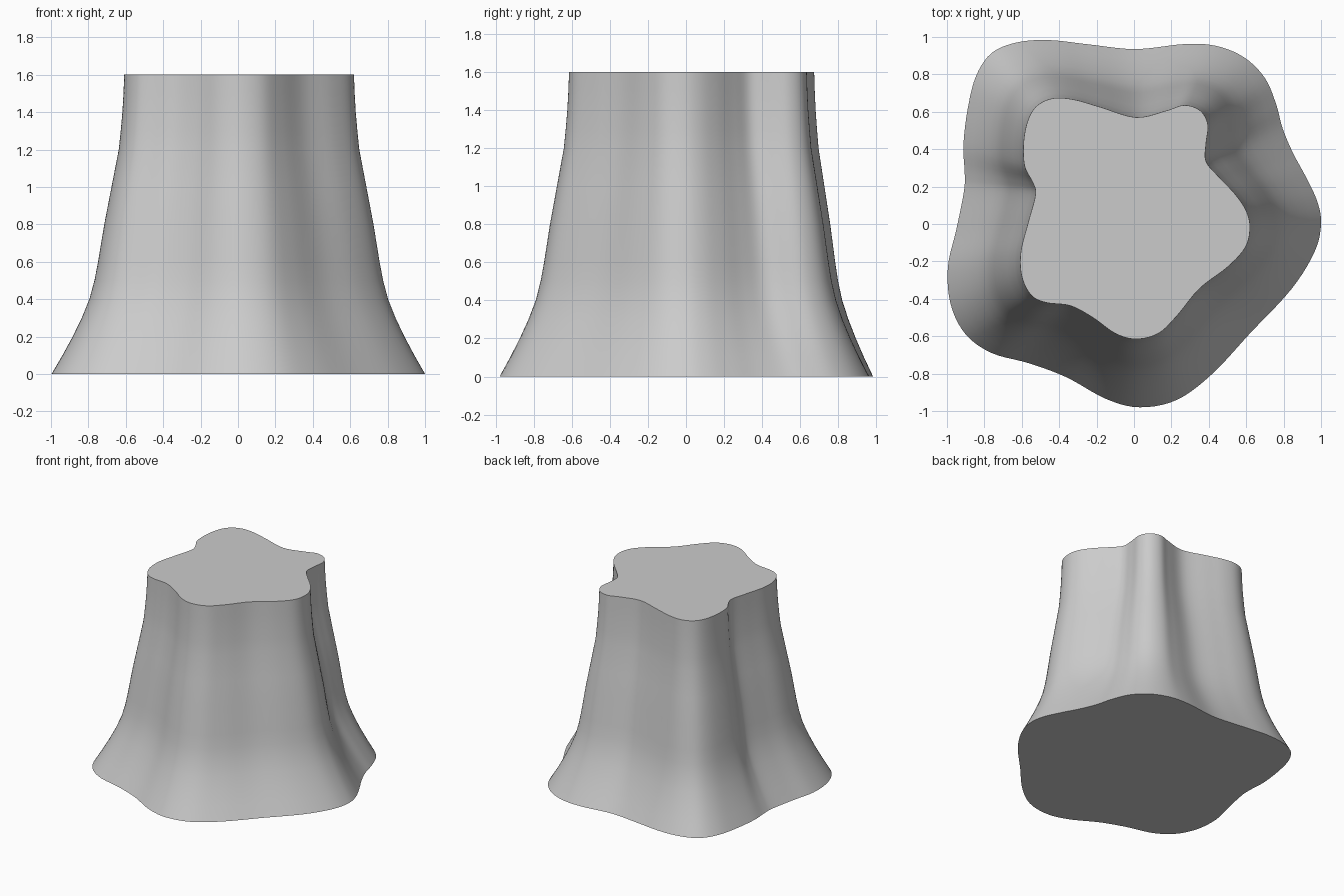
import bpy, bmesh
from mathutils import Vector

# Matching outline points: top x, top y, foot x, foot y
OUTLINE = [
    (0.62, -0.02, 1.00, 0.00), (0.60, 0.07, 0.98, 0.12), (0.54, 0.16, 0.92, 0.25),
    (0.45, 0.255, 0.85, 0.38), (0.385, 0.335, 0.795, 0.51), (0.385, 0.43, 0.76, 0.64),
    (0.395, 0.53, 0.70, 0.78), (0.355, 0.605, 0.59, 0.89), (0.27, 0.635, 0.44, 0.952),
    (0.17, 0.605, 0.27, 0.962), (0.01, 0.57, 0.01, 0.935), (-0.18, 0.625, -0.24, 0.96),
    (-0.32, 0.665, -0.45, 0.983), (-0.43, 0.672, -0.62, 0.972), (-0.515, 0.635, -0.76, 0.915),
    (-0.565, 0.56, -0.845, 0.79), (-0.59, 0.44, -0.89, 0.61), (-0.585, 0.31, -0.912, 0.42),
    (-0.54, 0.22, -0.905, 0.27), (-0.527, 0.155, -0.91, 0.17), (-0.565, 0.01, -0.95, -0.03),
    (-0.605, -0.15, -0.995, -0.23), (-0.60, -0.28, -0.98, -0.43), (-0.55, -0.38, -0.90, -0.59),
    (-0.47, -0.42, -0.76, -0.69), (-0.34, -0.437, -0.56, -0.745), (-0.22, -0.50, -0.36, -0.82),
    (-0.10, -0.585, -0.15, -0.935), (0.01, -0.615, 0.03, -0.98), (0.13, -0.585, 0.23, -0.94),
    (0.23, -0.49, 0.42, -0.80), (0.35, -0.345, 0.62, -0.585), (0.50, -0.23, 0.84, -0.35),
    (0.595, -0.125, 0.965, -0.15),
]
# Height and amount of flare toward the foot outline
FLARE = [(0, 1), (0.1, 0.85), (0.2, 0.71), (0.3, 0.585), (0.4, 0.48), (0.5, 0.41),
         (0.6, 0.36), (0.8, 0.275), (1.0, 0.175), (1.2, 0.075), (1.3, 0.048),
         (1.4, 0.025), (1.5, 0.01), (1.6, 0)]
STEPS = 5


def smooth_loop(points):
    """Closed Catmull-Rom curve through the points."""
    n, out = len(points), []
    for i in range(n):
        a, b, c, d = (points[(i + k) % n] for k in (-1, 0, 1, 2))
        for s in range(STEPS):
            t = s / STEPS
            out.append(0.5 * (2 * b + (c - a) * t + (2 * a - 5 * b + 4 * c - d) * t * t
                              + (3 * b - a - 3 * c + d) * t ** 3))
    return out


top = smooth_loop([Vector(p[:2]) for p in OUTLINE])
foot = smooth_loop([Vector(p[2:]) for p in OUTLINE])

# Stump: loft between the foot and top outlines, capped at both ends
bm = bmesh.new()
rings = [[bm.verts.new((*a.lerp(b, f), z)) for a, b in zip(top, foot)] for z, f in FLARE]
n = len(top)
for low, high in zip(rings, rings[1:]):
    for i in range(n):
        j = (i + 1) % n
        bm.faces.new((low[i], low[j], high[j], high[i]))
bm.faces.new(rings[0][::-1])
bm.faces.new(rings[-1])
bmesh.ops.recalc_face_normals(bm, faces=bm.faces)
mesh = bpy.data.meshes.new("tree_stump")
bm.to_mesh(mesh)
bm.free()
stump = bpy.data.objects.new("tree_stump", mesh)
bpy.context.collection.objects.link(stump)

bpy.context.view_layer.objects.active = stump
stump.select_set(True)
bpy.ops.object.shade_smooth_by_angle()
